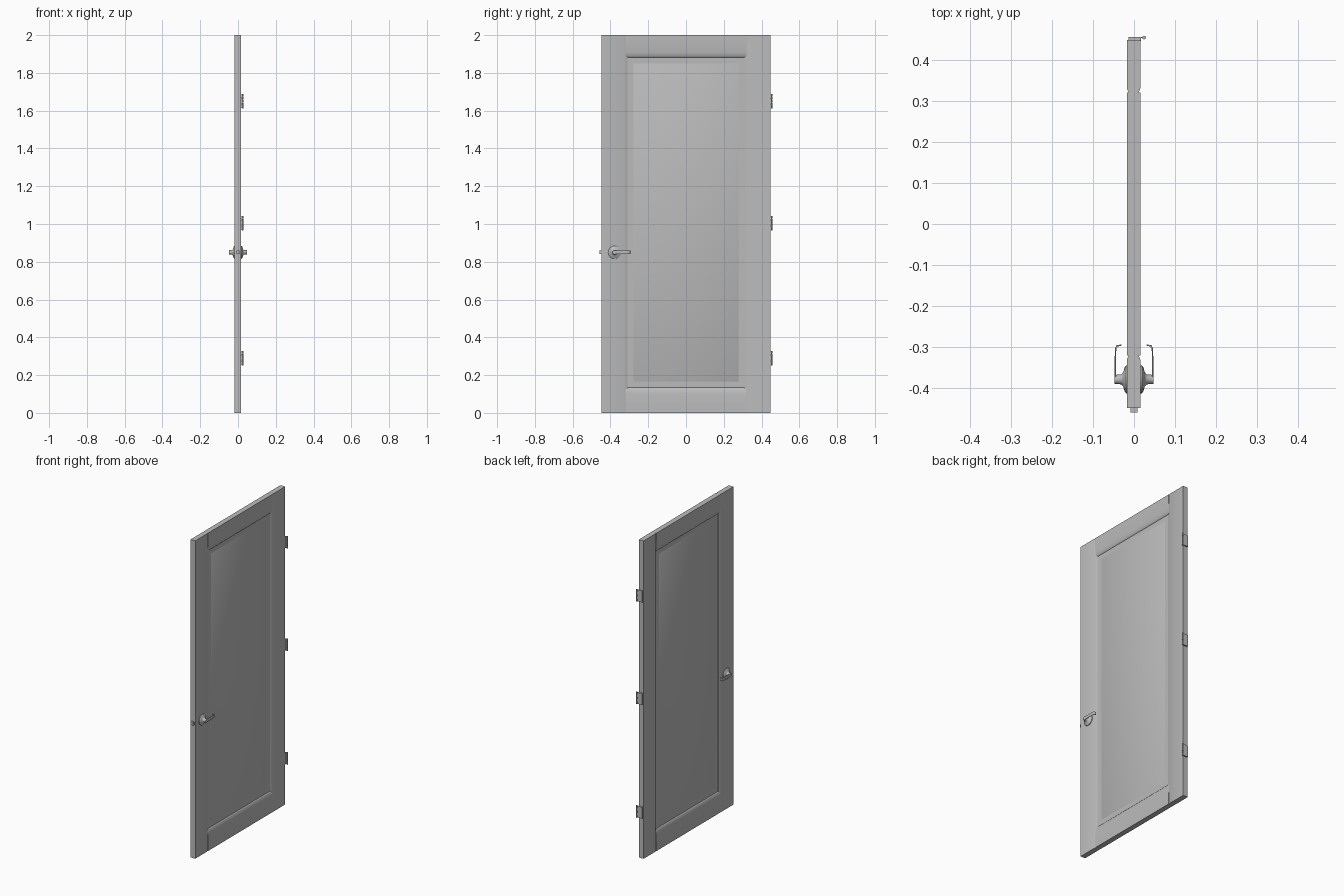
import bpy, bmesh, math
from mathutils import Matrix, Vector

cube = bpy.data.objects.get("Cube")
if cube:
    bpy.data.objects.remove(cube)


def material(name, value):
    m = bpy.data.materials.new(name)
    m.use_nodes = True
    m.diffuse_color = (value, value, value, 1)
    m.node_tree.nodes["Principled BSDF"].inputs["Base Color"].default_value = (value, value, value, 1)
    return m


GREY = material("door grey", 0.5)
MID = -0.001       # middle of the door thickness
HALF = 0.0165      # half thickness
SIDE, TOP = 0.447, 2.0
OPEN_Y, OPEN_LOW, OPEN_HIGH = 0.31, 0.135, 1.88


def finish(name, bm, angle=60):
    bmesh.ops.recalc_face_normals(bm, faces=bm.faces)
    me = bpy.data.meshes.new(name)
    bm.to_mesh(me)
    bm.free()
    me.materials.append(GREY)
    ob = bpy.data.objects.new(name, me)
    bpy.context.collection.objects.link(ob)
    bpy.ops.object.select_all(action='DESELECT')
    ob.select_set(True)
    bpy.context.view_layer.objects.active = ob
    bpy.ops.object.shade_smooth_by_angle(angle=math.radians(angle))
    return ob


def extrude(name, points, vector, angle=60):
    bm = bmesh.new()
    face = bm.faces.new([bm.verts.new(p) for p in points])
    out = bmesh.ops.extrude_face_region(bm, geom=[face])
    verts = [g for g in out["geom"] if isinstance(g, bmesh.types.BMVert)]
    bmesh.ops.translate(bm, vec=vector, verts=verts)
    return finish(name, bm, angle)


def box(bm, low, high):
    low, high = Vector(low), Vector(high)
    m = Matrix.Translation((low + high) / 2) @ Matrix.Diagonal((high - low).to_4d())
    bmesh.ops.create_cube(bm, size=1, matrix=m)


def two_sided(edge, inner, outer):
    """Cross-section pairs (position, x) with an eased inner edge on both faces."""
    half = [(outer, HALF)] + [(inner + edge_d, x) for edge_d, x in edge]
    return [(p, MID + x) for p, x in half] + [(p, MID - x) for p, x in reversed(half)]


# Stiles: upright boards with a narrow eased inner edge
stile_edge = [(0.02, HALF), (0.0, 0.008)]
for side, name in ((-1, "latch_stile"), (1, "hinge_stile")):
    section = two_sided(stile_edge, OPEN_Y, SIDE)
    extrude(name, [(x, side * y, 0) for y, x in section], (0, 0, TOP))

# Rails: cross boards, rounded towards the panel
rail_edge = [(0.09, HALF), (0.03, 0.0145), (0.008, 0.011), (0.0, 0.005)]
for name, inner, outer, way in (("top_rail", OPEN_HIGH, TOP, 1), ("bottom_rail", OPEN_LOW, 0, -1)):
    section = two_sided([(d * way, x) for d, x in rail_edge], inner, outer)
    extrude(name, [(x, -0.32, z) for z, x in section], (0, 0.64, 0))

# Panel: flat sheet with a raised, softly shaded field on each face
bm = bmesh.new()
box(bm, (MID - 0.006, -0.33, OPEN_LOW - 0.02), (MID + 0.006, 0.33, OPEN_HIGH + 0.02))
finish("panel_sheet", bm)
for sign, name in ((1, "left_raised_field"), (-1, "right_raised_field")):
    bm = bmesh.new()
    rings = []
    for grow, depth in ((0.006, 0.006), (0.0, 0.009)):
        y, lo, hi = 0.272 + grow, 0.172 - grow, 1.845 + grow
        rings.append([bm.verts.new((MID + sign * depth, a, b))
                      for a, b in ((-y, lo), (y, lo), (y, hi), (-y, hi))])
    bm.faces.new(rings[1])
    for i in range(4):
        j = (i + 1) % 4
        bm.faces.new((rings[0][i], rings[0][j], rings[1][j], rings[1][i]))
    finish(name, bm)


def lathe(name, profile, sign, y, z, steps=24):
    """Turn (radius, x) points around a sideways axis."""
    bm = bmesh.new()
    verts = [bm.verts.new((sign * x, r, 0)) for r, x in profile]
    edges = [bm.edges.new(pair) for pair in zip(verts, verts[1:])]
    bmesh.ops.spin(bm, geom=verts + edges, axis=(1, 0, 0), cent=(0, 0, 0),
                   angle=math.tau, steps=steps)
    bmesh.ops.remove_doubles(bm, verts=bm.verts, dist=0.0001)
    bmesh.ops.translate(bm, vec=(0, y, z), verts=bm.verts)
    return finish(name, bm, 50)


# Handles: flared rose, spindle and a thin lever with a returned tip
HY, HZ = -0.378, 0.85
rose = [(0.034, 0.01), (0.034, 0.019), (0.029, 0.023), (0.018, 0.026),
        (0.012, 0.031), (0.011, 0.047), (0, 0.047)]
path = [(0.047, HY), (0.047, -0.325), (0.046, -0.303), (0.043, -0.295), (0.03, -0.293)]
inner_path = [(0.03, -0.296), (0.042, -0.298), (0.043, -0.305), (0.044, -0.325), (0.044, HY)]
for sign, side in ((1, "left"), (-1, "right")):
    lathe(side + "_handle_rose", rose, sign, HY, HZ)
    lever = extrude(side + "_lever", [(sign * x, y, HZ - 0.01) for x, y in path + inner_path],
                    (0, 0, 0.02), 40)
    soft = lever.modifiers.new("soft edges", 'BEVEL')
    soft.width, soft.segments = 0.001, 2

# Latch bolt on the narrow edge
bm = bmesh.new()
box(bm, (-0.009, -0.458, HZ - 0.01), (0.009, -0.44, HZ + 0.01))
finish("latch_bolt", bm)

# Hinges: thin leaf and a barrel of knuckles at the corner
for z, label in ((0.29, "lower"), (1.005, "middle"), (1.65, "upper")):
    bm = bmesh.new()
    box(bm, (-0.013, SIDE - 0.002, z - 0.036), (0.017, SIDE + 0.008, z + 0.036))
    box(bm, (0.01, SIDE + 0.005, z - 0.036), (0.024, SIDE + 0.008, z + 0.036))
    finish(label + "_hinge_leaf", bm)
    bm = bmesh.new()
    for k in range(5):
        r = 0.0045 if k % 2 == 0 else 0.0035
        m = Matrix.Translation((0.0245, 0.4535, z + (k - 2) * 0.0155))
        bmesh.ops.create_cone(bm, cap_ends=True, segments=12, radius1=r, radius2=r,
                              depth=0.0145, matrix=m)
    finish(label + "_hinge_barrel", bm, 40)
